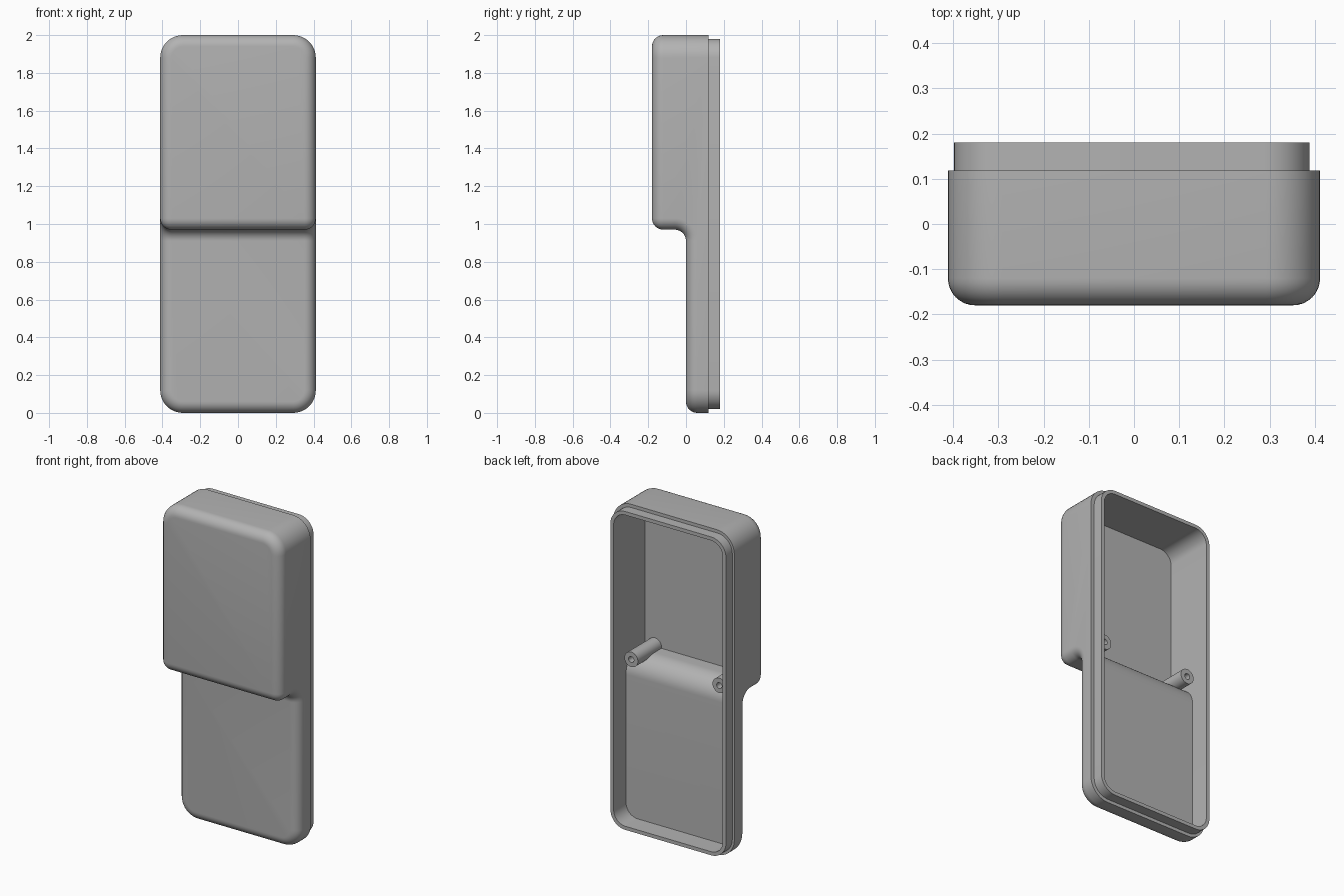
import bpy, bmesh, math
from mathutils import Vector, Matrix

cube = bpy.data.objects.get("Cube")
if cube:
    bpy.data.objects.remove(cube, do_unlink=True)

grey = bpy.data.materials.new("matte grey")
grey.use_nodes = True
COLOUR = (0.45, 0.45, 0.45, 1)
grey.diffuse_color = COLOUR
grey.node_tree.nodes["Principled BSDF"].inputs["Base Color"].default_value = COLOUR

BACK, LIP_BACK = 0.118, 0.18     # rear planes of the shell and of its lip
FILLET = 0.06                    # rounding of the front edges
STEP = 0.97                      # underside of the thick upper half


def finish(bm, name):
    bmesh.ops.recalc_face_normals(bm, faces=bm.faces)
    mesh = bpy.data.meshes.new(name)
    bm.to_mesh(mesh)
    bm.free()
    mesh.materials.append(grey)
    obj = bpy.data.objects.new(name, mesh)
    bpy.context.collection.objects.link(obj)
    return obj


def stepped_profile(back, low, high, bottom, step, top, radius):
    """Side outline (y, z) with an arc where the two halves meet."""
    pts = [(back, bottom), (low, bottom)]
    for i in range(13):
        a = math.radians(90) * i / 12
        pts.append((low - radius * (1 - math.cos(a)),
                    step - radius * (1 - math.sin(a))))
    return pts + [(high, step), (high, top), (back, top)]


def prism(profile, x0, x1, corner):
    """Extrude a side outline across x and round its four outer corners."""
    bm = bmesh.new()
    face = bm.faces.new([bm.verts.new((x0, y, z)) for y, z in profile])
    new = bmesh.ops.extrude_face_region(bm, geom=[face])["geom"]
    bmesh.ops.translate(bm, vec=(x1 - x0, 0, 0),
                        verts=[v for v in new if isinstance(v, bmesh.types.BMVert)])
    bmesh.ops.recalc_face_normals(bm, faces=bm.faces)
    zs = [z for _, z in profile]
    ends = (min(zs), max(zs))
    edges = []
    for e in bm.edges:
        a, b = (v.co for v in e.verts)
        along_y = abs(a.x - b.x) < 1e-5 and abs(a.z - b.z) < 1e-5
        if along_y and min(abs(a.z - z) for z in ends) < 1e-5:
            edges.append(e)
    bmesh.ops.bevel(bm, geom=edges, offset=corner, segments=10, profile=0.5,
                    affect='EDGES', clamp_overlap=False)
    bmesh.ops.recalc_face_normals(bm, faces=bm.faces)
    return bm


def boolean(target, tool, operation):
    mod = target.modifiers.new(operation.lower(), 'BOOLEAN')
    mod.operation = operation
    mod.solver = 'EXACT'
    mod.object = tool
    bpy.context.view_layer.objects.active = target
    bpy.ops.object.modifier_apply(modifier=mod.name)
    bpy.data.objects.remove(tool, do_unlink=True)


def smooth(obj):
    bpy.ops.object.select_all(action='DESELECT')
    obj.select_set(True)
    bpy.context.view_layer.objects.active = obj
    bpy.ops.object.shade_smooth_by_angle(angle=math.radians(30))


# Outer shell: stepped block with all convex front edges rounded
bm = prism(stepped_profile(BACK, 0, -0.18, 0, STEP, 2, FILLET), -0.412, 0.412, 0.12)
front_edges = [e for e in bm.edges
               if e.calc_face_angle_signed(0) > 0.6
               and not all(abs(v.co.y - BACK) < 1e-4 for v in e.verts)]
bmesh.ops.bevel(bm, geom=front_edges, offset=FILLET, segments=8, profile=0.5,
                affect='EDGES', clamp_overlap=False)
shell = finish(bm, "case_shell")

# Inset lip rising behind the shell
lip_outline = [(0.07, 0.02), (LIP_BACK, 0.02), (LIP_BACK, 1.98), (0.07, 1.98)]
lip = finish(prism(lip_outline, -0.398, 0.389, 0.10), "rear_lip")
boolean(shell, lip, 'UNION')

# Hollow interior following the step at constant wall thickness
cavity_outline = stepped_profile(0.3, 0.06, -0.125, 0.042, STEP + 0.06, 1.958, 0.12)
cavity = finish(prism(cavity_outline, -0.376, 0.367, 0.08), "cavity_cutter")
cavity.hide_render = True
boolean(shell, cavity, 'DIFFERENCE')
smooth(shell)

# Two hollow screw posts beside the inner ledge
for side, label in ((1, "left"), (-1, "right")):
    bm = bmesh.new()
    outline = [(0, -0.13), (0.046, -0.13), (0.046, 0.105),
               (0.018, 0.105), (0.018, -0.05), (0, -0.05)]
    verts = [bm.verts.new((r, y, 0)) for r, y in outline]
    edges = [bm.edges.new(pair) for pair in zip(verts, verts[1:])]
    bmesh.ops.spin(bm, geom=verts + edges, cent=(0, 0, 0), axis=(0, 1, 0),
                   angle=math.tau, steps=32)
    bmesh.ops.remove_doubles(bm, verts=bm.verts, dist=1e-5)
    post = finish(bm, label + "_screw_post")
    post.location = Vector((side * 0.30, 0, 1.037))
    smooth(post)
